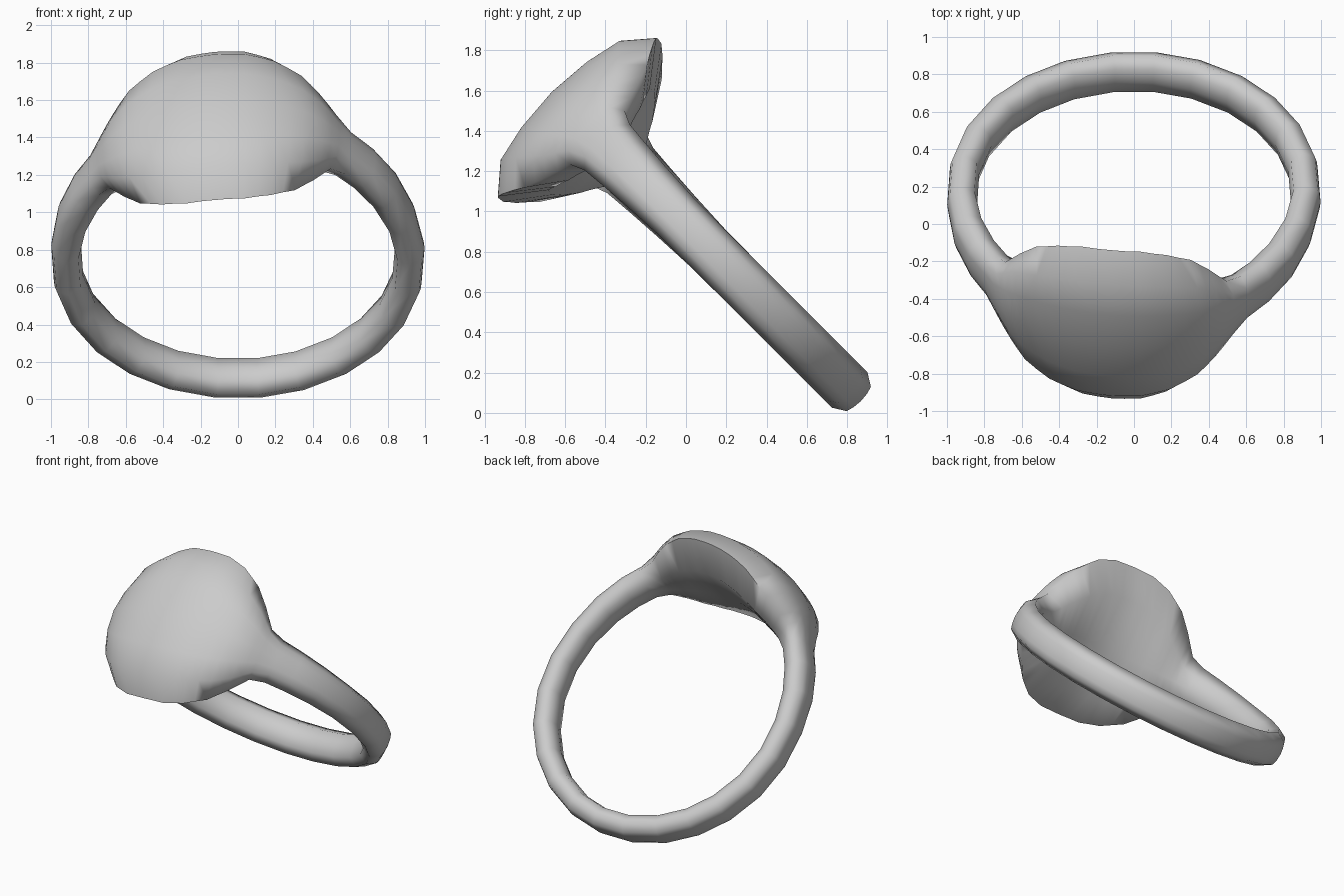
import bpy, bmesh, math

if "Cube" in bpy.data.objects:
    bpy.data.objects.remove(bpy.data.objects["Cube"])

# Half cross-sections around the ring, keyed by angle from the head's middle:
# angle, inner radius, inner half-width, rim half-width, rim radius,
# crown half-width, crown radius, top radius
KEYS = [
    (0, .83, .36, .56, 1.0, .42, 1.12, 1.18),
    (9, .83, .355, .555, 1.0, .415, 1.12, 1.178),
    (17, .83, .32, .515, 1.0, .385, 1.115, 1.17),
    (25, .835, .25, .43, .985, .325, 1.10, 1.155),
    (31, .85, .18, .32, .985, .25, 1.075, 1.13),
    (37, .865, .11, .19, .99, .15, 1.06, 1.085),
    (43, .87, .095, .16, .975, .11, 1.03, 1.05),
    (60, .85, .09, .14, .94, .09, 1.01, 1.025),
    (80, .84, .085, .125, .92, .085, .985, 1.0),
    (180, .84, .085, .125, .92, .085, .985, 1.0),
]
HALF_ANGLES = [4, 9, 13, 17, 21, 25, 28, 31, 34, 37, 43, 52, 64, 78, 93, 108, 123, 137, 151, 166]
TURN = math.radians(-7)      # head sits slightly off the middle
CENTRE_U, CENTRE_N = .42, .655  # ring centre in the tilted frame


def section(angle):
    """Closed list of (sideways, radius) points at an angle."""
    a = abs(angle)
    for k0, k1 in zip(KEYS, KEYS[1:]):
        if a <= k1[0]:
            f = (a - k0[0]) / (k1[0] - k0[0])
            break
    ri, wi, wr, rr, wc, rc, top = [p + (q - p) * f for p, q in zip(k0[1:], k1[1:])]
    half = [(wi, ri + .015), (wr, rr), (wc, rc), (wc * .55, rc + (top - rc) * .7)]
    return [(0, ri)] + half + [(0, top)] + [(-s, r) for s, r in reversed(half)]


def place(s, r, angle):
    """Tilt the ring back by 45 degrees."""
    t = math.radians(angle) + TURN
    u = CENTRE_U + r * math.cos(t)
    n = CENTRE_N + s
    return (r * math.sin(t), (n - u) / math.sqrt(2), (n + u) / math.sqrt(2))


# Signet ring: band and broad head in one continuous loft
bm = bmesh.new()
angles = [-a for a in reversed(HALF_ANGLES)] + [0] + HALF_ANGLES + [180]
loops = [[bm.verts.new(place(s, r, a)) for s, r in section(a)] for a in angles]
for i, loop in enumerate(loops):
    nxt = loops[(i + 1) % len(loops)]
    for j in range(len(loop)):
        k = (j + 1) % len(loop)
        bm.faces.new((loop[j], loop[k], nxt[k], nxt[j]))
bmesh.ops.recalc_face_normals(bm, faces=bm.faces)
mesh = bpy.data.meshes.new("signet_ring")
bm.to_mesh(mesh)
bm.free()
ring = bpy.data.objects.new("signet_ring", mesh)
bpy.context.collection.objects.link(ring)
bpy.context.view_layer.objects.active = ring
ring.select_set(True)
bpy.ops.object.shade_smooth_by_angle(angle=math.radians(80))
